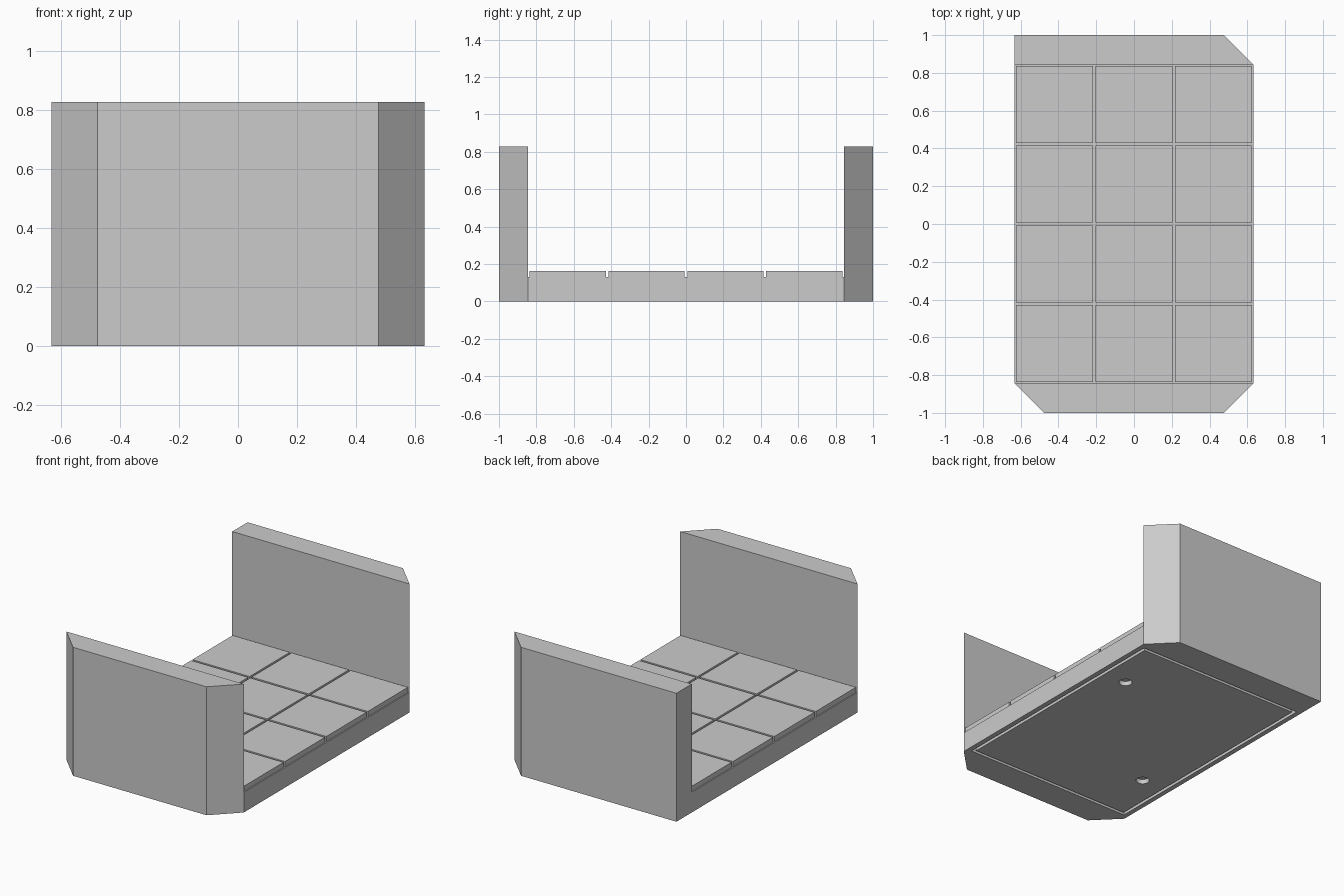
import bpy
import bmesh
from mathutils import Matrix

if "Cube" in bpy.data.objects:
    bpy.data.objects.remove(bpy.data.objects["Cube"], do_unlink=True)

HALF_X, HALF_Y, HEIGHT = 0.632, 1.0, 0.828
WALL = 0.156                    # wall thickness, also the corner chamfer
INNER_Y = HALF_Y - WALL
BASE_TOP, TILE_TOP = 0.13, 0.163
GAP = 0.014

stone = bpy.data.materials.new("stone grey")
stone.use_nodes = True
GREY = (0.6, 0.6, 0.6, 1)
stone.diffuse_color = GREY
stone.node_tree.nodes["Principled BSDF"].inputs["Base Color"].default_value = GREY


def make_object(name, bm):
    bmesh.ops.recalc_face_normals(bm, faces=bm.faces[:])
    mesh = bpy.data.meshes.new(name)
    bm.to_mesh(mesh)
    bm.free()
    mesh.materials.append(stone)
    obj = bpy.data.objects.new(name, mesh)
    bpy.context.collection.objects.link(obj)
    return obj


def add_box(bm, low, high):
    size = [b - a for a, b in zip(low, high)]
    mid = [(a + b) / 2 for a, b in zip(low, high)]
    bmesh.ops.create_cube(bm, size=1, matrix=Matrix.Translation(mid) @ Matrix.Diagonal((*size, 1)))


def box(name, low, high):
    bm = bmesh.new()
    add_box(bm, low, high)
    return make_object(name, bm)


# Body: footprint with three chamfered corners, extruded to wall height
cx = HALF_X - WALL
outline = [(-cx, -HALF_Y), (cx, -HALF_Y), (HALF_X, -INNER_Y), (HALF_X, INNER_Y),
           (cx, HALF_Y), (-HALF_X, HALF_Y), (-HALF_X, -INNER_Y)]
bm = bmesh.new()
face = bm.faces.new([bm.verts.new((x, y, 0)) for x, y in outline])
top = bmesh.ops.extrude_face_region(bm, geom=[face])["geom"]
bmesh.ops.translate(bm, vec=(0, 0, HEIGHT), verts=[v for v in top if isinstance(v, bmesh.types.BMVert)])
body = make_object("floor_and_end_walls", bm)

# Opening between the two end walls
cutters = [box("opening_cutter", (-1, -INNER_Y, BASE_TOP), (1, INNER_Y, 1))]

# Rectangular groove on the underside
GX, GY, GW, DEPTH = 0.60, 0.81, 0.02, 0.03
for s in (-1, 1):
    x0, x1 = sorted((s * GX, s * (GX - GW)))
    y0, y1 = sorted((s * GY, s * (GY - GW)))
    cutters.append(box("groove_cutter", (x0, -GY, -0.1), (x1, GY, DEPTH)))
    cutters.append(box("groove_cutter", (-GX + GW / 2, y0, -0.1), (GX - GW / 2, y1, DEPTH)))

# Two round sockets on the underside
for s in (-1, 1):
    bm = bmesh.new()
    bmesh.ops.create_cone(bm, cap_ends=True, segments=32, radius1=0.04, radius2=0.04, depth=2 * DEPTH,
                          matrix=Matrix.Translation((s * 0.42, s * 0.42, 0)))
    cutters.append(make_object("socket_cutter", bm))

# Apply every cut, then discard the cutters
for cutter in cutters:
    cutter.hide_render = True
    cut = body.modifiers.new("cut", 'BOOLEAN')
    cut.operation, cut.solver, cut.object = 'DIFFERENCE', 'EXACT', cutter
bpy.context.view_layer.update()
result = bpy.data.meshes.new_from_object(body.evaluated_get(bpy.context.evaluated_depsgraph_get()))
body.modifiers.clear()
body.data = result
for cutter in cutters:
    bpy.data.objects.remove(cutter, do_unlink=True)

# Floor tiles: three across, four deep, with narrow gaps
COLS, ROWS = 3, 4
px, py = 2 * HALF_X / COLS, 2 * INNER_Y / ROWS
bm = bmesh.new()
for i in range(COLS):
    for j in range(ROWS):
        x, y = -HALF_X + i * px, -INNER_Y + j * py
        add_box(bm, (x + GAP / 2, y + GAP / 2, BASE_TOP),
                (x + px - GAP / 2, y + py - GAP / 2, TILE_TOP))
make_object("floor_tiles", bm)
